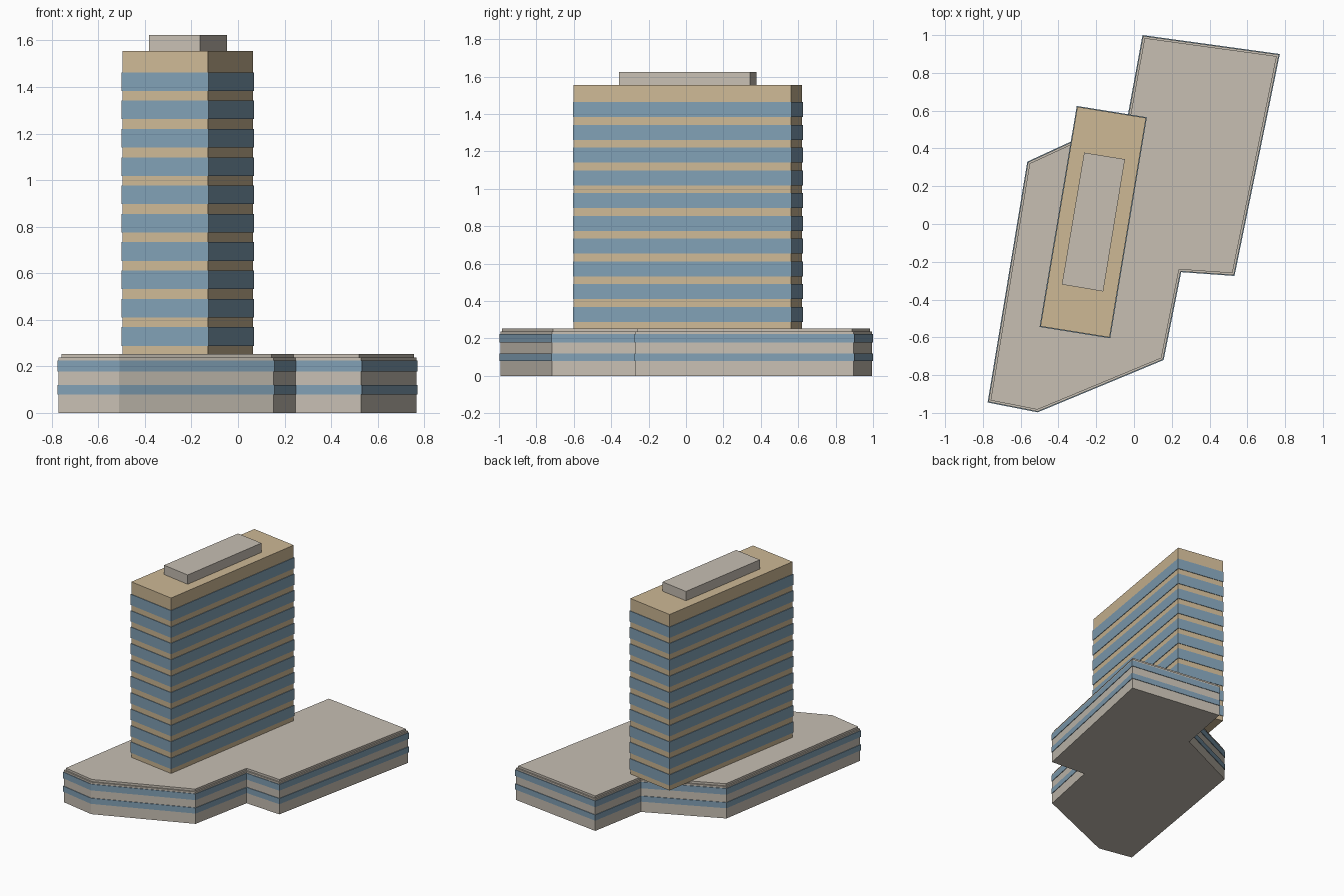
import bpy
import bmesh
from mathutils import Vector

cube = bpy.data.objects.get("Cube")
if cube:
    bpy.data.objects.remove(cube, do_unlink=True)


def make_material(name, rgb):
    mat = bpy.data.materials.new(name)
    mat.use_nodes = True
    color = (*rgb, 1.0)
    mat.diffuse_color = color
    mat.node_tree.nodes["Principled BSDF"].inputs["Base Color"].default_value = color
    return mat


concrete = make_material("grey concrete", (0.57, 0.52, 0.45))
stone = make_material("tan stone", (0.61, 0.48, 0.30))
glass = make_material("blue glass", (0.22, 0.35, 0.46))


def inset(outline, amount):
    """Move every edge of a counter-clockwise outline inwards, with mitred corners."""
    result = []
    for i, point in enumerate(outline):
        p = Vector(point)
        before = (p - Vector(outline[i - 1])).normalized()
        after = (Vector(outline[(i + 1) % len(outline)]) - p).normalized()
        n1 = Vector((-before.y, before.x))
        n2 = Vector((-after.y, after.x))
        result.append(p + (n1 + n2) * amount / (1 + n1.dot(n2)))
    return result


def prism(name, outline, bottom, top, mat):
    """Extrude a flat outline into a closed block."""
    bm = bmesh.new()
    base = bm.faces.new([bm.verts.new((p[0], p[1], bottom)) for p in outline])
    extruded = bmesh.ops.extrude_face_region(bm, geom=[base], use_keep_orig=True)
    moved = [v for v in extruded["geom"] if isinstance(v, bmesh.types.BMVert)]
    bmesh.ops.translate(bm, verts=moved, vec=(0, 0, top - bottom))
    bmesh.ops.recalc_face_normals(bm, faces=bm.faces[:])
    mesh = bpy.data.meshes.new(name)
    bm.to_mesh(mesh)
    bm.free()
    mesh.materials.append(mat)
    obj = bpy.data.objects.new(name, mesh)
    bpy.context.collection.objects.link(obj)
    return obj


# Outlines at the outer face of the glazing
podium = [(-0.775, -0.945), (-0.51, -0.997), (0.157, -0.72), (0.25, -0.255),
          (0.532, -0.275), (0.772, 0.9), (0.045, 1.0), (-0.033, 0.575), (-0.565, 0.33)]
tower = [(-0.5, -0.545), (-0.126, -0.605), (0.068, 0.565), (-0.303, 0.625)]
penthouse = [(-0.382, -0.32), (-0.163, -0.357), (-0.048, 0.343), (-0.264, 0.378)]
reveal = 0.004

# Podium with two window bands and a set-back roof slab
prism("podium_walls", inset(podium, reveal), 0, 0.237, concrete)
for i, (low, high) in enumerate([(0.078, 0.12), (0.178, 0.224)]):
    prism(f"podium_window_band_{i + 1}", podium, low, high, glass)
prism("podium_roof", inset(podium, 0.014), 0.23, 0.253, concrete)

# Tower with a window band on every floor
prism("tower_walls", inset(tower, reveal), 0.25, 1.555, stone)
for floor in range(10):
    low = 0.288 + floor * 0.1217
    prism(f"tower_window_band_{floor + 1}", tower, low, low + 0.08, glass)

# Rooftop plant room
prism("penthouse", penthouse, 1.55, 1.624, concrete)
